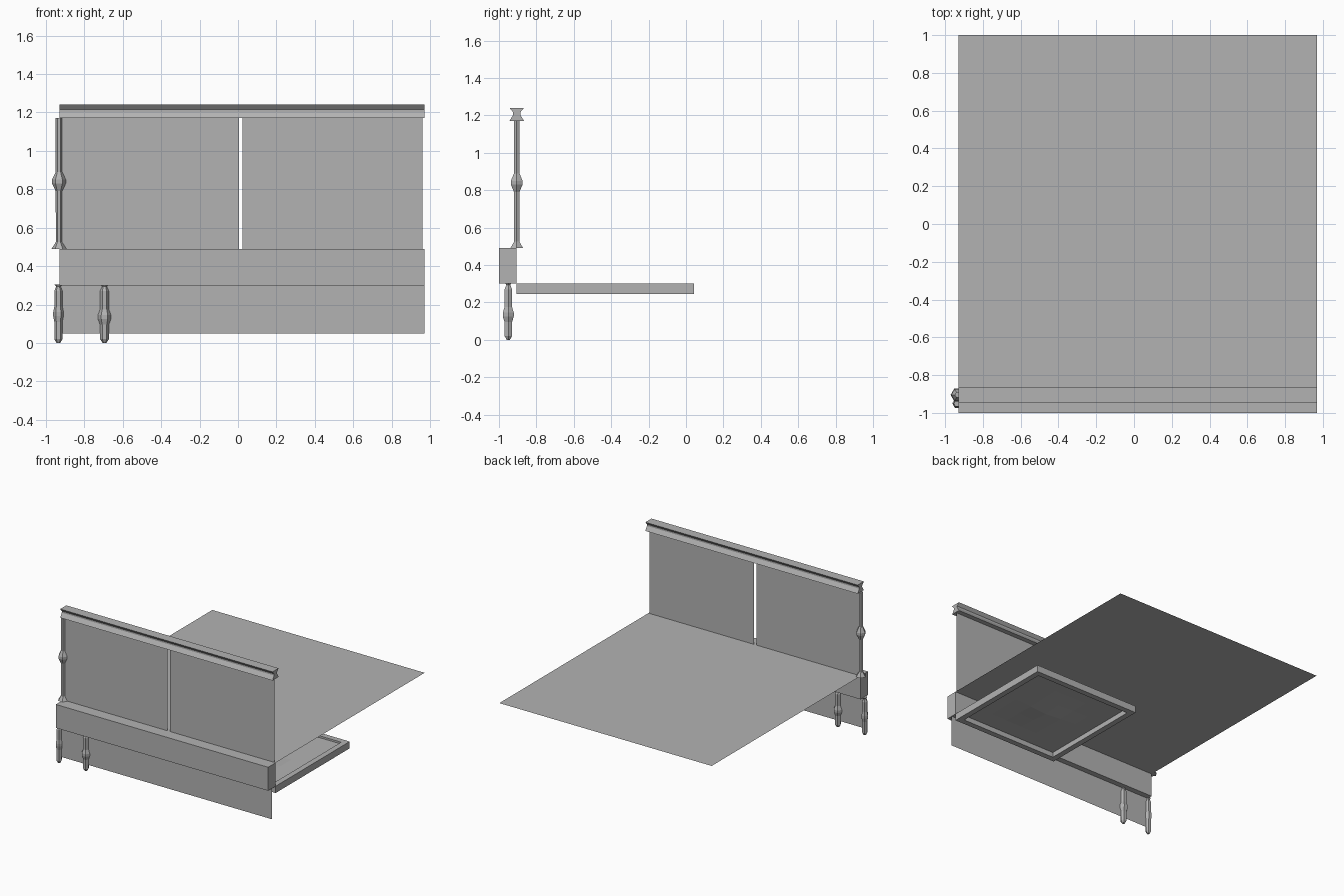
import bpy, bmesh, math
from mathutils import Vector

cube = bpy.data.objects.get("Cube")
if cube:
    bpy.data.objects.remove(cube, do_unlink=True)

grey = bpy.data.materials.new("plain_grey")
grey.use_nodes = True
grey.diffuse_color = (0.45, 0.45, 0.45, 1)
grey.node_tree.nodes["Principled BSDF"].inputs["Base Color"].default_value = (0.45, 0.45, 0.45, 1)

X0, X1 = -0.93, 0.97      # bed width
MID = 0.02                # middle of the bed
BOARD_Y = -0.905          # plane of the headboard


def finish(name, bm, fix_normals=True):
    if fix_normals:
        bmesh.ops.recalc_face_normals(bm, faces=bm.faces)
    mesh = bpy.data.meshes.new(name)
    bm.to_mesh(mesh)
    bm.free()
    mesh.materials.append(grey)
    obj = bpy.data.objects.new(name, mesh)
    bpy.context.collection.objects.link(obj)
    return obj


def box(name, lo, hi):
    bm = bmesh.new()
    bmesh.ops.create_cube(bm, size=1)
    for v in bm.verts:
        v.co = Vector([l + (c + 0.5) * (h - l) for l, h, c in zip(lo, hi, v.co)])
    return finish(name, bm)


def sheet(name, corners):
    bm = bmesh.new()
    bm.faces.new([bm.verts.new(c) for c in corners])
    return finish(name, bm, False)


def upright(name, xa, xb, y, za, zb):
    return sheet(name, [(xa, y, za), (xb, y, za), (xb, y, zb), (xa, y, zb)])


def turned(name, x, y, profile, sides=6):
    """Closed turned post from (radius, height) pairs."""
    bm = bmesh.new()
    rings = []
    for r, z in profile:
        angles = [i * math.tau / sides for i in range(sides)]
        rings.append([bm.verts.new((x + r * math.cos(a), y + r * math.sin(a), z)) for a in angles])
    for low, high in zip(rings, rings[1:]):
        for i in range(sides):
            j = (i + 1) % sides
            bm.faces.new((low[i], low[j], high[j], high[i]))
    bm.faces.new(rings[0])
    bm.faces.new(rings[-1])
    return finish(name, bm)


# Front beam, skirt below it and the large flat cover
box("front_beam", (X0, -1, 0.3), (X1, BOARD_Y, 0.49))
upright("lower_skirt", X0, X1, -0.95, 0.05, 0.3)
sheet("flat_cover", [(X0, BOARD_Y, 0.49), (X1, BOARD_Y, 0.49), (X1, 1, 0.49), (X0, 1, 0.49)])

# Two thin panels with a slit between them
upright("right_panel", X0, 0.005, BOARD_Y, 0.49, 1.17)
upright("left_panel", 0.023, 0.96, BOARD_Y, 0.49, 1.17)

# Waisted top rail, extruded along the width
half = [(0.039, 1.17), (0.019, 1.203), (0.019, 1.216), (0.039, 1.24)]
outline = half + [(-w, z) for w, z in reversed(half)]
bm = bmesh.new()
face = bm.faces.new([bm.verts.new((X0, BOARD_Y + w, z)) for w, z in outline])
out = bmesh.ops.extrude_face_region(bm, geom=[face], use_keep_orig=True)
moved = [g for g in out["geom"] if isinstance(g, bmesh.types.BMVert)]
bmesh.ops.translate(bm, verts=moved, vec=(X1 - X0, 0, 0))
finish("top_rail", bm)

# Turned post and legs
turned("corner_post", X0 - 0.002, BOARD_Y, [
    (0.039, 0.49), (0.016, 0.525), (0.017, 0.79), (0.036, 0.83),
    (0.036, 0.85), (0.017, 0.89), (0.017, 1.17)])
for name, x, r, bulge, z in (("corner_leg", -0.935, 0.021, 0.027, 0.15),
                             ("inner_leg", -0.695, 0.023, 0.034, 0.135)):
    turned(name, x, -0.95, [
        (0.01, 0), (r, 0.02), (r, z - 0.04), (bulge, z - 0.01), (bulge, z + 0.01),
        (r, z + 0.04), (r, 0.27), (0.012, 0.293), (0.02, 0.304)])

# Low square frame under the cover
FY0, FY1, T = BOARD_Y, 0.042, 0.045
for name, lo, hi in (("frame_front", (MID, FY0), (X1, FY0 + T)),
                     ("frame_back", (MID, FY1 - T), (X1, FY1)),
                     ("frame_right", (MID, FY0 + T), (MID + T, FY1 - T)),
                     ("frame_left", (X1 - T, FY0 + T), (X1, FY1 - T))):
    box(name, (*lo, 0.245), (*hi, 0.3))

# Frame floor, sagging slightly in the middle
bm = bmesh.new()
bmesh.ops.create_grid(bm, x_segments=6, y_segments=6, size=0.5)
for v in bm.verts:
    d = min(v.co.length / 0.32, 1)
    sag = 0.02 * (1 + math.cos(math.pi * d)) / 2
    v.co = Vector((MID + T + (v.co.x + 0.5) * (X1 - MID - 2 * T),
                   FY0 + T + (v.co.y + 0.5) * (FY1 - FY0 - 2 * T), 0.285 - sag))
finish("frame_floor", bm, False)
